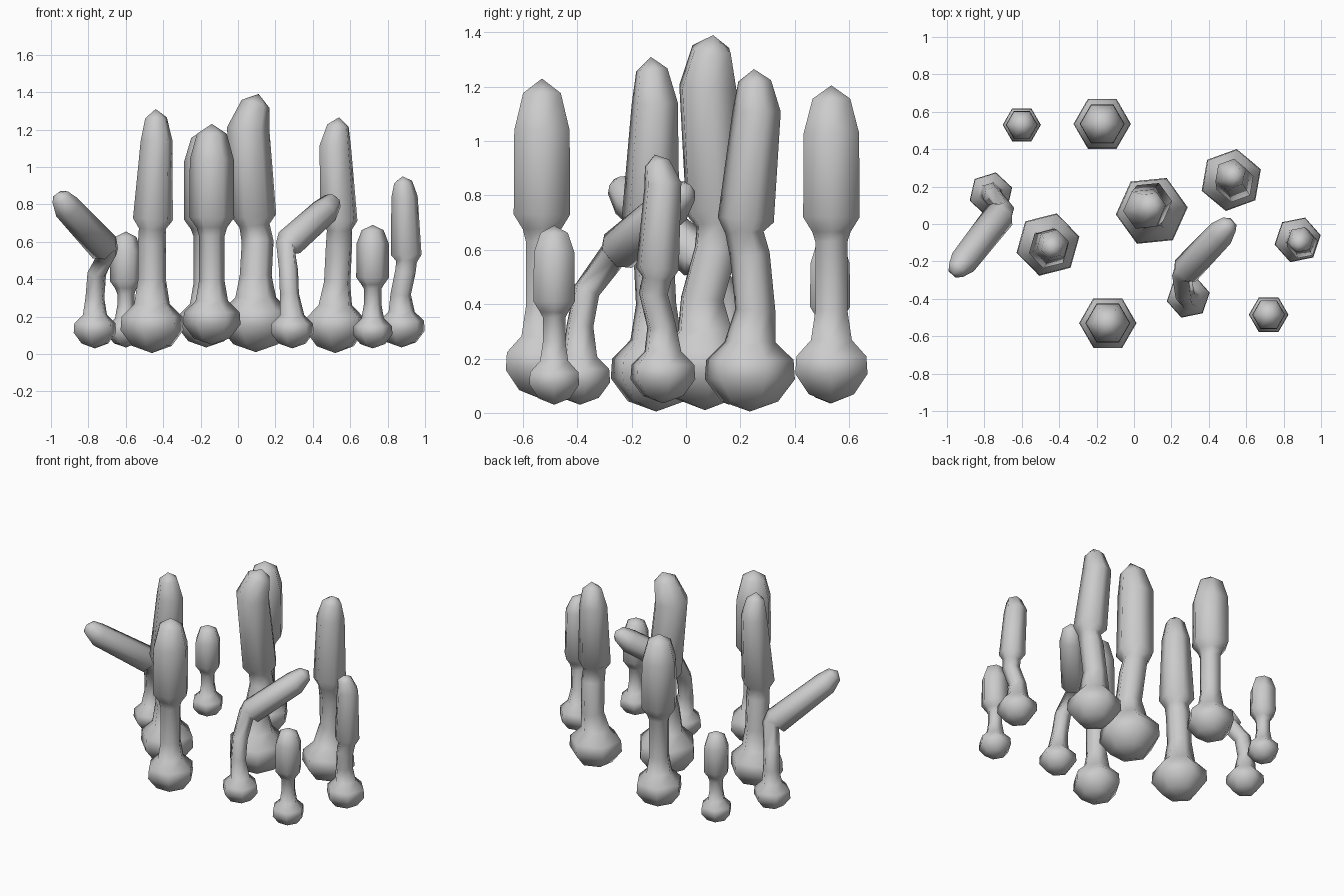
import bpy, bmesh, math
from mathutils import Vector

if "Cube" in bpy.data.objects:
    bpy.data.objects.remove(bpy.data.objects["Cube"])

SIDES = 6
UP = Vector((0, 0, 1))


def stalk(name, foot, R, neck, start, end, tip, r1, r2, rot=0.0):
    """Bulb at foot (x, y, bottom z), thin neck through points, six-sided head ending in a tip."""
    foot, start, end, tip = map(Vector, (foot, start, end, tip))
    neck = [Vector(p) for p in neck]
    h = 1.55 * R
    rings = [(foot + UP * h * f, R * k, UP) for f, k in
             ((0.14, 0.62), (0.45, 0.99), (0.72, 0.96), (0.97, 0.56))]
    axis = (end - start).normalized()
    rings.append((foot.lerp(neck[0], 0.0) * 1.0 + UP * (h * 0.97), R * 0.56, UP))
    rings.pop()
    # neck and head centre line
    pre = start - axis * r1 * 0.45
    if neck[-1].z > start.z - r1 * 0.6:
        pre = neck[-1].lerp(start, 0.5)
    pts = [(p, R * 0.44) for p in neck] + [(pre, r1 * 0.68), (start, r1), (end, r2),
                                            (end.lerp(tip, 0.72), r2 * 0.68)]
    line = [rings[-1][0]] + [p for p, _ in pts] + [tip]
    for i, (p, r) in enumerate(pts, 1):
        t = (line[i] - line[i - 1]).normalized() + (line[i + 1] - line[i]).normalized()
        rings.append((p, r, t))

    bm = bmesh.new()
    loops = []
    for p, r, t in rings:
        q = UP.rotation_difference(t.normalized())
        loop = []
        for k in range(SIDES):
            a = rot + k * math.tau / SIDES
            loop.append(bm.verts.new(p + q @ Vector((r * math.cos(a), r * math.sin(a), 0))))
        loops.append(loop)
    for a, b in zip(loops, loops[1:]):
        for k in range(SIDES):
            j = (k + 1) % SIDES
            bm.faces.new((a[k], a[j], b[j], b[k]))
    low, top = bm.verts.new(foot), bm.verts.new(tip)
    for k in range(SIDES):
        j = (k + 1) % SIDES
        bm.faces.new((low, loops[0][j], loops[0][k]))
        bm.faces.new((top, loops[-1][k], loops[-1][j]))
    bmesh.ops.recalc_face_normals(bm, faces=bm.faces)
    for f in bm.faces:
        f.smooth = True
    me = bpy.data.meshes.new(name)
    bm.to_mesh(me)
    bm.free()
    ob = bpy.data.objects.new(name, me)
    bpy.context.collection.objects.link(ob)


def straight(name, x, y, bottom, top, R, r, z_neck, z_start, z_end):
    stalk(name, (x, y, bottom), R, [(x, y, bottom + 2.2 * R), (x, y, z_neck)],
          (x, y, z_start), (x, y, z_end), (x, y, top), r, r * 0.98)


# upright stalks
straight("tall_stalk_back", -0.17, 0.535, 0.035, 1.205, 0.155, 0.12, 0.63, 0.72, 1.03)
straight("tall_stalk_front", -0.14, -0.53, 0.05, 1.23, 0.155, 0.12, 0.63, 0.73, 1.04)
straight("short_stalk_back", -0.60, 0.53, 0.035, 0.655, 0.103, 0.085, 0.32, 0.39, 0.55)
straight("short_stalk_front", 0.72, -0.485, 0.03, 0.69, 0.107, 0.088, 0.35, 0.41, 0.59)

# gently swaying stalks
stalk("tall_stalk_left", (-0.46, -0.11, 0.005), 0.175,
      [(-0.46, -0.11, 0.40), (-0.46, -0.12, 0.60)],
      (-0.455, -0.13, 0.72), (-0.435, -0.115, 1.14), (-0.44, -0.13, 1.31), 0.11, 0.088, 0.25)
stalk("tall_stalk_centre", (0.095, 0.07, 0.01), 0.195,
      [(0.095, 0.06, 0.42), (0.105, 0.11, 0.60)],
      (0.085, 0.11, 0.74), (0.055, 0.08, 1.20), (0.11, 0.10, 1.39), 0.12, 0.115, 0.1)
stalk("tall_stalk_right", (0.52, 0.235, 0.005), 0.17,
      [(0.53, 0.255, 0.38), (0.54, 0.235, 0.58)],
      (0.54, 0.22, 0.71), (0.52, 0.26, 1.11), (0.54, 0.25, 1.265), 0.105, 0.09, 0.35)
stalk("medium_stalk_right", (0.875, -0.085, 0.035), 0.127,
      [(0.87, -0.09, 0.32), (0.895, -0.12, 0.44)],
      (0.9, -0.105, 0.53), (0.89, -0.085, 0.84), (0.88, -0.115, 0.95), 0.083, 0.072, 0.2)

# bent stalks
stalk("bent_stalk_left", (-0.765, 0.16, 0.03), 0.12,
      [(-0.765, 0.17, 0.30), (-0.755, 0.15, 0.43)],
      (-0.715, 0.05, 0.57), (-0.915, -0.205, 0.785), (-0.965, -0.265, 0.86), 0.085, 0.075, 0.3)
stalk("bent_stalk_right", (0.29, -0.39, 0.03), 0.118,
      [(0.275, -0.39, 0.32), (0.27, -0.365, 0.45)],
      (0.275, -0.25, 0.595), (0.465, -0.05, 0.765), (0.525, 0.015, 0.84), 0.08, 0.075, 0.2)
